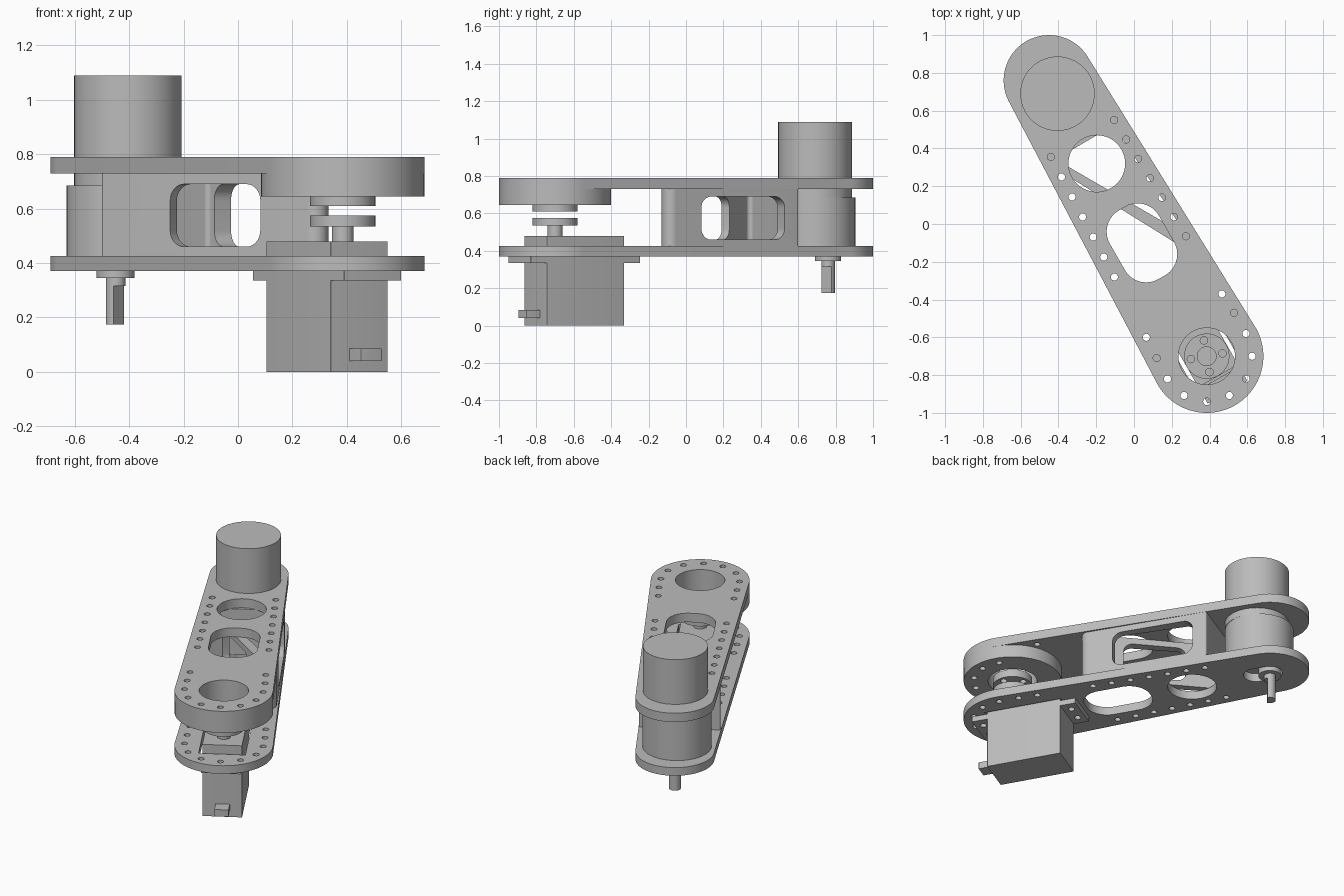
import bpy, bmesh, math
from mathutils import Vector, Matrix
from mathutils.geometry import convex_hull_2d

cube = bpy.data.objects.get("Cube")
if cube:
    bpy.data.objects.remove(cube, do_unlink=True)

GREY = (0.5, 0.5, 0.5, 1)
metal = bpy.data.materials.new("plain_grey")
metal.use_nodes = True
metal.diffuse_color = GREY
metal.node_tree.nodes["Principled BSDF"].inputs["Base Color"].default_value = GREY

# The arm runs from the servo axis to the output shaft axis
SERVO_AXIS = Vector((0.385, -0.70))
SHAFT_AXIS = Vector((-0.45, 0.76))
ALONG = (SHAFT_AXIS - SERVO_AXIS).normalized()
ACROSS = Vector((ALONG.y, -ALONG.x))


def hull(*circles, n=64):
    """Outline wrapped tightly around circles given as (centre, radius)."""
    pts = []
    for c, r in circles:
        for i in range(n):
            a = math.tau * i / n
            pts.append(Vector((c[0] + r * math.cos(a), c[1] + r * math.sin(a))))
    return [pts[i] for i in convex_hull_2d(pts)]


def rect(c, along, across, r=0.002, u=ALONG, v=ACROSS):
    """Rounded rectangle lying along the arm."""
    return hull(*[(Vector(c) + u * (i * (along / 2 - r)) + v * (j * (across / 2 - r)), r)
                  for i in (-1, 1) for j in (-1, 1)], n=32)


def prism(name, z0, z1, outline, holes=(), matrix=None):
    """Extruded profile with holes, made into a clean mesh."""
    cu = bpy.data.curves.new(name, "CURVE")
    cu.dimensions = "2D"
    cu.fill_mode = "BOTH"
    cu.extrude = (z1 - z0) / 2
    for loop in [outline, *holes]:
        sp = cu.splines.new("POLY")
        sp.points.add(len(loop) - 1)
        for p, q in zip(sp.points, loop):
            p.co = (q.x, q.y, 0, 1)
        sp.use_cyclic_u = True
    tmp = bpy.data.objects.new(name + "_curve", cu)
    bpy.context.collection.objects.link(tmp)
    bpy.context.view_layer.update()
    deps = bpy.context.evaluated_depsgraph_get()
    me = bpy.data.meshes.new_from_object(tmp.evaluated_get(deps))
    bpy.data.objects.remove(tmp, do_unlink=True)
    bm = bmesh.new()
    bm.from_mesh(me)
    bmesh.ops.remove_doubles(bm, verts=bm.verts, dist=0.00005)
    bmesh.ops.recalc_face_normals(bm, faces=bm.faces)
    bm.transform(matrix or Matrix.Translation((0, 0, (z0 + z1) / 2)))
    bm.to_mesh(me)
    bm.free()
    me.name = name
    me.materials.clear()
    me.materials.append(metal)
    ob = bpy.data.objects.new(name, me)
    bpy.context.collection.objects.link(ob)
    smooth(ob)
    return ob


def smooth(ob):
    bpy.ops.object.select_all(action="DESELECT")
    bpy.context.view_layer.objects.active = ob
    ob.select_set(True)
    bpy.ops.object.shade_smooth_by_angle(angle=math.radians(30))


def disc(name, c, r, z0, z1, holes=()):
    return prism(name, z0, z1, hull((c, r)), holes)


# Screw holes along both edges and around the servo end
screws = []
for i in range(7):
    screws.append(Vector((-0.105, 0.55)) + i * Vector((0.0633, -0.1025)))
    screws.append(Vector((-0.44, 0.355)) + i * Vector((0.056, -0.106)))
ring = [SERVO_AXIS + 0.24 * Vector((math.cos(a), math.sin(a)))
        for a in (math.radians(d) for d in range(-150, 31, 30))]
ring += [Vector(p) for p in ((0.12, -0.71), (0.065, -0.6), (0.53, -0.47), (0.465, -0.37))]
small = [hull((p, 0.019), n=16) for p in screws + ring]

# Two plates with lightening openings
outline = hull((SERVO_AXIS, 0.30), (SHAFT_AXIS, 0.24), n=96)
openings = [hull(((-0.197, 0.32), 0.15)), rect((0.042, -0.10), 0.42, 0.30, 0.13)]
bore = hull((SERVO_AXIS, 0.15))
servo_mid = Vector((0.3275, -0.5975))
shaft_slot = hull((SHAFT_AXIS, 0.078), (SHAFT_AXIS - 0.09 * ALONG, 0.078))
prism("top_plate", 0.73, 0.79, outline, small + openings + [bore])
prism("bottom_plate", 0.37, 0.425, outline,
      small + openings + [rect(servo_mid, 0.5, 0.285), shaft_slot])
disc("bearing_ring", SERVO_AXIS, 0.30, 0.645, 0.73,
     [bore] + [hull((p, 0.019), n=16) for p in ring[:7]])

# Triangular spacer: hollow, with a rounded window in two walls
spacer = prism("spacer", 0.425, 0.73,
               hull(((-0.49, 0.352), 0.01), ((-0.075, 0.59), 0.01), ((0.282, -0.08), 0.05)),
               [hull(((-0.375, 0.342), 0.02), ((-0.115, 0.495), 0.02), ((0.215, 0.0), 0.02))])
for centre, wall, length in (((0.112, 0.307), (0.275, -0.445), 0.52),
                             ((-0.0825, 0.09), (0.854, -0.52), 0.39)):
    u = Vector((*wall, 0)).normalized()
    up = Vector((0, 0, 1))
    m = Matrix((u, up, u.cross(up))).transposed().to_4x4()
    m.translation = (*centre, 0.575)
    cutter = prism("window_cutter", -0.1, 0.1,
                   rect((0, 0), length, 0.23, 0.06, Vector((1, 0)), Vector((0, 1))), (), m)
    cutter.hide_render = True
    mod = spacer.modifiers.new("window", "BOOLEAN")
    mod.operation, mod.solver, mod.object = "DIFFERENCE", "EXACT", cutter
    bpy.context.view_layer.objects.active = spacer
    bpy.ops.object.modifier_apply(modifier=mod.name)
    bpy.data.objects.remove(cutter, do_unlink=True)
smooth(spacer)

# Gear motor with offset shaft
disc("gearbox", (-0.42, 0.695), 0.21, 0.425, 0.685)
disc("motor_can", (-0.405, 0.69), 0.197, 0.685, 1.09)
disc("shaft_collar", SHAFT_AXIS, 0.07, 0.345, 0.425)
disc("shaft_base", SHAFT_AXIS, 0.036, 0.315, 0.345)
flat = Vector((0.8, -0.6))
prism("shaft_tip", 0.175, 0.315,
      [p for p in hull((SHAFT_AXIS, 0.036)) if (p - SHAFT_AXIS).dot(flat) < 0.018])

# Servo with mounting ears and cable plug
prism("servo_body", 0, 0.48, rect(servo_mid, 0.477, 0.242))
ear_holes = [hull((servo_mid + ALONG * (i * 0.288) + ACROSS * (j * 0.055), 0.02), n=16)
             for i in (-1, 1) for j in (-1, 1)]
prism("servo_ears", 0.335, 0.37, rect(servo_mid, 0.675, 0.242), ear_holes)
prism("cable_plug", 0.04, 0.085, rect((0.465, -0.832), 0.10, 0.087))

# Servo output: neck, lower horn and upper hub
horn_holes = [hull((SERVO_AXIS + 0.085 * Vector((math.cos(a), math.sin(a))), 0.02), n=16)
              for a in (math.radians(10 + 90 * k) for k in range(4))]
disc("servo_neck", SERVO_AXIS, 0.04, 0.48, 0.535)
disc("servo_horn", SERVO_AXIS, 0.12, 0.535, 0.575, horn_holes)
disc("upper_hub", SERVO_AXIS, 0.12, 0.61, 0.66,
     horn_holes + [hull((SERVO_AXIS, 0.05), n=32)])
